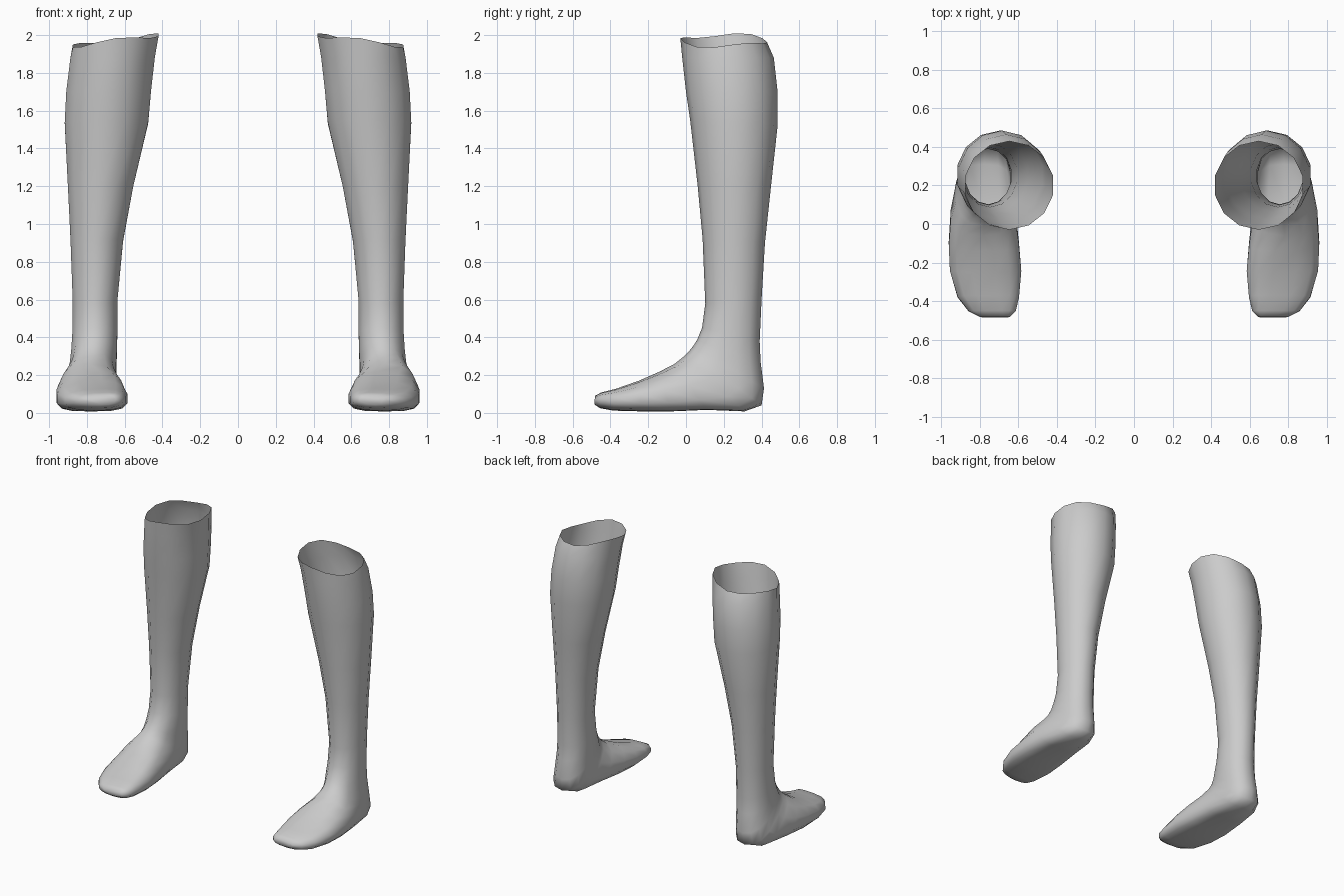
import bpy, bmesh, math

if "Cube" in bpy.data.objects:
    bpy.data.objects.remove(bpy.data.objects["Cube"])

SIDES = 14

# Sections from rim to toe: front/top point (y, z), back/bottom point (y, z),
# inner x, outer x, bias of the widest line towards the back/sole, squareness
SECTIONS = [
    (-.030, 1.98, .430, 1.98, .415, .880, 1.0, 1.00),
    (-.020, 1.88, .465, 1.88, .435, .893, 1.0, 1.00),
    (.000, 1.70, .485, 1.70, .455, .915, 1.0, 1.00),
    (.022, 1.55, .485, 1.52, .470, .923, 1.0, 1.00),
    (.062, 1.20, .450, 1.20, .550, .905, 1.0, 1.00),
    (.088, .92, .418, .90, .605, .890, 1.0, 1.00),
    (.102, .58, .400, .60, .636, .878, 1.0, 1.00),
    (.085, .45, .390, .38, .636, .880, 1.0, .95),
    (.058, .385, .395, .27, .638, .885, 1.0, .92),
    (.035, .350, .413, .13, .642, .893, 1.0, .88),
    (.015, .325, .400, .04, .642, .905, 1.1, .82),
    (-.010, .300, .310, .008, .634, .925, 1.25, .80),
    (-.060, .260, .110, .016, .612, .955, 1.45, .80),
    (-.140, .218, -.080, .008, .594, .966, 1.45, .80),
    (-.250, .170, -.235, .008, .582, .960, 1.30, .80),
    (-.370, .128, -.385, .012, .594, .920, 1.10, .80),
    (-.450, .108, -.455, .025, .612, .862, 1.0, .80),
    (-.482, .090, -.485, .045, .645, .800, 1.0, .90),
]


def power(value, exponent):
    return math.copysign(abs(value) ** exponent, value)


def section_points(index, section):
    fy, fz, by, bz, inner, outer, bias, square = section
    points = []
    for i in range(SIDES):
        angle = 2 * math.pi * i / SIDES
        c, s = math.cos(angle), math.sin(angle)
        along = ((1 + power(c, square)) / 2) ** bias
        x = (inner + outer) / 2 + (outer - inner) / 2 * power(s, square)
        if index > 12:  # instep ridge leans to the big toe
            x -= .05 * along * (1 - abs(s))
        y = by + (fy - by) * along
        z = bz + (fz - bz) * along
        if index == 0:  # wavy rim, lower on the outer side
            z += -.03 * s + .012 * math.cos(3 * angle) - .008
        points.append((x, y, z))
    return points


def make_leg(name, side, material):
    bm = bmesh.new()
    rings = []
    for index, section in enumerate(SECTIONS):
        rings.append([bm.verts.new((side * x, y, z))
                      for x, y, z in section_points(index, section)])
    # Skin the sections, leaving the rim open
    for upper, lower in zip(rings, rings[1:]):
        for i in range(SIDES):
            j = (i + 1) % SIDES
            quad = [upper[i], upper[j], lower[j], lower[i]]
            bm.faces.new(quad if side < 0 else quad[::-1])
    # Toe cap
    bm.faces.new(rings[-1] if side < 0 else rings[-1][::-1])
    bmesh.ops.recalc_face_normals(bm, faces=bm.faces)
    mesh = bpy.data.meshes.new(name)
    bm.to_mesh(mesh)
    bm.free()
    mesh.materials.append(material)
    mesh.shade_smooth()
    leg = bpy.data.objects.new(name, mesh)
    bpy.context.collection.objects.link(leg)
    return leg


grey = bpy.data.materials.new("plain grey")
grey.diffuse_color = (.6, .6, .6, 1)
grey.use_nodes = True
grey.node_tree.nodes["Principled BSDF"].inputs["Base Color"].default_value = grey.diffuse_color
make_leg("right_lower_leg", 1, grey)
make_leg("left_lower_leg", -1, grey)
